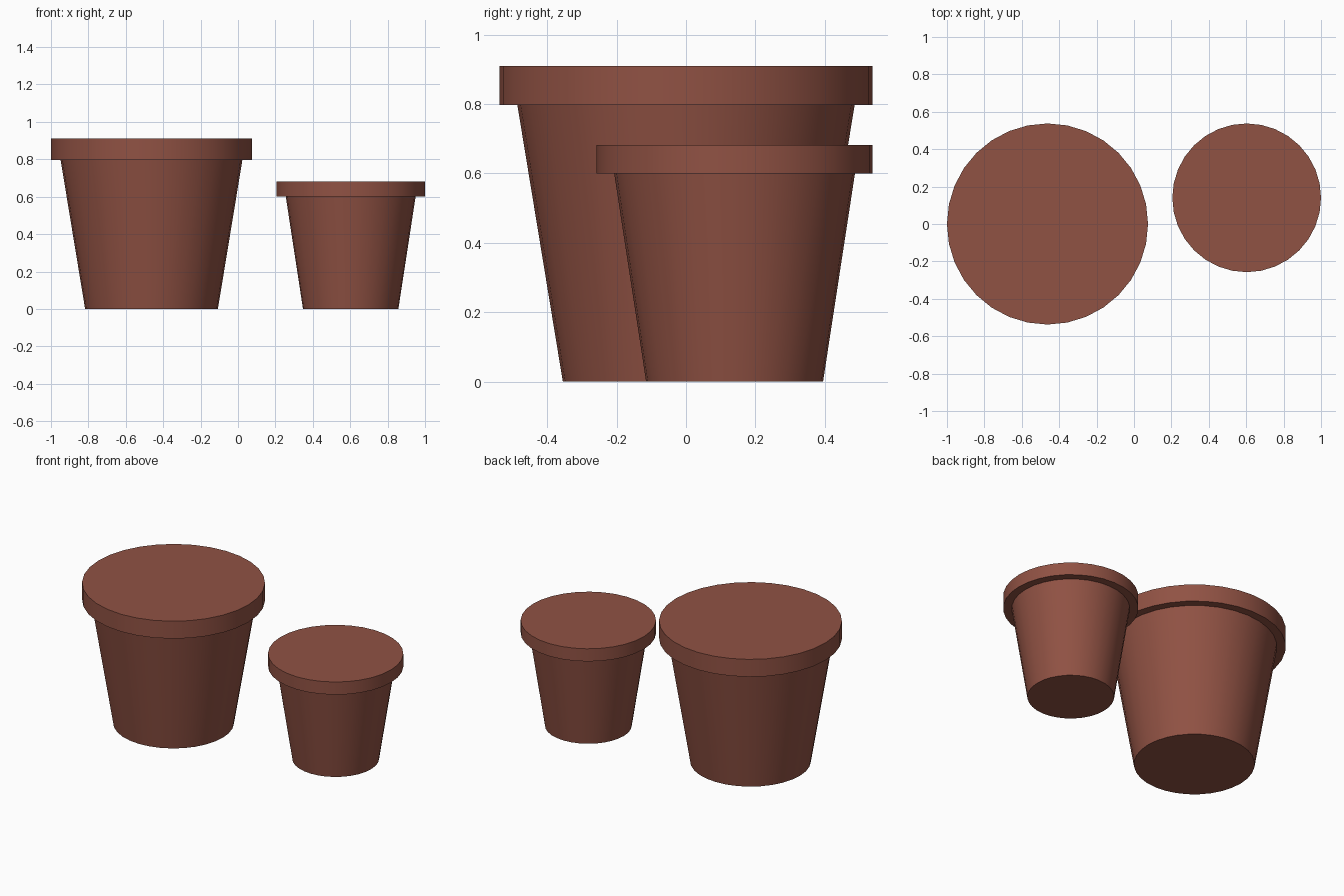
import bpy, bmesh, math

if "Cube" in bpy.data.objects:
    bpy.data.objects.remove(bpy.data.objects["Cube"])

SIDES = 32

# Terracotta clay
clay = bpy.data.materials.new("terracotta")
clay.diffuse_color = (0.28, 0.084, 0.057, 1)
clay.use_nodes = True
clay.node_tree.nodes["Principled BSDF"].inputs["Base Color"].default_value = clay.diffuse_color


def turned_pot(name, centre, profile):
    """Closed solid turned from (radius, height) points, bottom to top."""
    bm = bmesh.new()
    rings = []
    for r, z in profile:
        rings.append([bm.verts.new((r * math.cos(2 * math.pi * i / SIDES),
                                    r * math.sin(2 * math.pi * i / SIDES), z))
                      for i in range(SIDES)])
    for low, high in zip(rings, rings[1:]):
        for i in range(SIDES):
            j = (i + 1) % SIDES
            bm.faces.new((low[i], low[j], high[j], high[i]))
    bm.faces.new(rings[0][::-1])
    bm.faces.new(rings[-1])
    mesh = bpy.data.meshes.new(name)
    bm.to_mesh(mesh)
    bm.free()
    mesh.materials.append(clay)
    obj = bpy.data.objects.new(name, mesh)
    obj.location = (*centre, 0)
    bpy.context.collection.objects.link(obj)
    bpy.ops.object.select_all(action='DESELECT')
    obj.select_set(True)
    bpy.context.view_layer.objects.active = obj
    bpy.ops.object.shade_smooth_by_angle(angle=math.radians(30))


# Tapered body, flat underside of the rim, straight rim, flat top
turned_pot("large_pot", (-0.4625, 0),
           [(0.355, 0), (0.486, 0.797), (0.5375, 0.797), (0.5375, 0.91)])
turned_pot("small_pot", (0.6025, 0.14),
           [(0.255, 0), (0.347, 0.6), (0.3975, 0.6), (0.3975, 0.682)])
